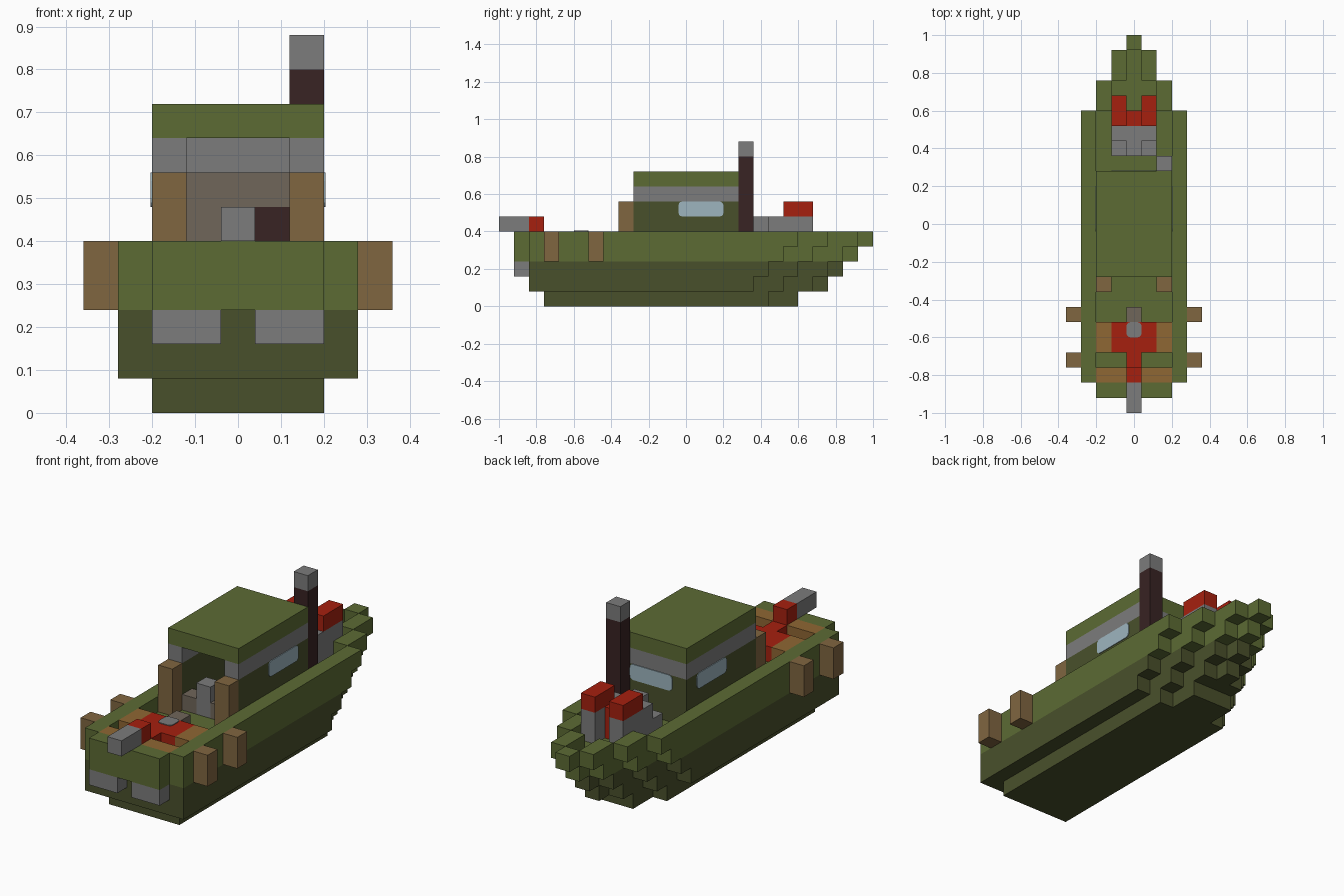
import bpy
import bmesh
from math import sin, cos, pi
from mathutils import Vector

if "Cube" in bpy.data.objects:
    bpy.data.objects.remove(bpy.data.objects["Cube"], do_unlink=True)

U = 0.08  # edge of one block


def colour(name, hex_code):
    rgb = [int(hex_code[i:i + 2], 16) / 255 for i in (0, 2, 4)]
    lin = [c / 12.92 if c < 0.04 else ((c + 0.055) / 1.055) ** 2.4 for c in rgb]
    mat = bpy.data.materials.new(name)
    mat.use_nodes = True
    mat.diffuse_color = (*lin, 1)
    bsdf = mat.node_tree.nodes["Principled BSDF"]
    bsdf.inputs["Base Color"].default_value = (*lin, 1)
    bsdf.inputs["Roughness"].default_value = 0.9
    return mat


green = colour("olive green", "5c6b34")
dark_green = colour("dark olive", "49502b")
grey = colour("mid grey", "7c7c7c")
brown = colour("timber brown", "806640")
tan = colour("deck tan", "8f6733")
red = colour("bright red", "a6200f")
maroon = colour("dark maroon", "382323")
glass = colour("pale blue glass", "9db5bf")
taupe = colour("taupe", "70665a")


def finish(name, bm, mat):
    bmesh.ops.recalc_face_normals(bm, faces=bm.faces)
    mesh = bpy.data.meshes.new(name)
    bm.to_mesh(mesh)
    bm.free()
    mesh.materials.append(mat)
    obj = bpy.data.objects.new(name, mesh)
    bpy.context.collection.objects.link(obj)
    return obj


def span(cells):
    return cells if isinstance(cells, tuple) else (cells, cells)


def blocks(name, mat, *boxes, mirror=False):
    """Boxes given as inclusive block ranges in x, y and z."""
    bm = bmesh.new()
    for x, y, z in boxes:
        (xa, xb), (ya, yb), (za, zb) = span(x), span(y), span(z)
        for side in ((1, -1) if mirror and xa > 0 else (1,)):
            centre = Vector((side * (xa + xb) / 2, (ya + yb) / 2, (za + zb + 1) / 2))
            size = (xb - xa + 1, yb - ya + 1, zb - za + 1)
            new = bmesh.ops.create_cube(bm, size=U)["verts"]
            bmesh.ops.scale(bm, vec=size, verts=new)
            bmesh.ops.translate(bm, vec=centre * U, verts=new)
    return finish(name, bm, mat)


def extrude(name, mat, points, offset):
    bm = bmesh.new()
    face = bm.faces.new([bm.verts.new(p) for p in points])
    new = bmesh.ops.extrude_face_region(bm, geom=[face])["geom"]
    verts = [v for v in new if isinstance(v, bmesh.types.BMVert)]
    bmesh.ops.translate(bm, vec=offset, verts=verts)
    return finish(name, bm, mat)


def hull_layer(name, mat, z, stern, steps):
    """Slab with a stepped bow: steps are (half width, last row) in blocks."""
    half = []
    row = stern - 0.5
    for width, last in steps:
        half += [(width + 0.5, row), (width + 0.5, last + 0.5)]
        row = last + 0.5
    outline = half + [(-x, y) for x, y in reversed(half)]
    extrude(name, mat, [Vector((x, y, z)) * U for x, y in outline], (0, 0, U))


def panel(name, mat, centre, u, v, width, height, radius=0.0):
    """Thin plate on a surface, with rounded corners if a radius is given."""
    u, v = Vector(u), Vector(v)
    normal = u.cross(v)
    points = []
    for k, (sx, sy) in enumerate(((1, 1), (-1, 1), (-1, -1), (1, -1))):
        corner = (sx * (width * U / 2 - radius), sy * (height * U / 2 - radius))
        for step in (range(4) if radius else (0,)):
            a = pi / 2 * (k + step / 3)
            points.append(Vector(centre) * U + u * (corner[0] + radius * cos(a))
                          + v * (corner[1] + radius * sin(a)))
    extrude(name, mat, points, normal * 0.004)


X, Y, Z = (1, 0, 0), (0, 1, 0), (0, 0, 1)
NX, NY = (-1, 0, 0), (0, -1, 0)

# Hull: keel slab, then layers that reach further forward as they rise
hull_layer("keel", dark_green, 0, -9, [(2, 5), (1, 7)])
for level, mat in ((1, dark_green), (2, dark_green), (3, green)):
    steps = [(3, 3), (2, 5), (1, 7), (0, 8)]
    hull_layer("hull_layer_%d" % level, mat, level, -10,
               [(w, last + level) for w, last in steps])
blocks("bulwark", green, (3, (-10, 7), 4), (2, (8, 9), 4), (1, (10, 11), 4),
       (0, 12, 4), ((-2, 2), -11, (3, 4)), mirror=True)
blocks("stern_vents", grey, ((1, 2), -11, 2), mirror=True)
blocks("fenders", brown, (4, -9, (3, 4)), (4, -6, (3, 4)), mirror=True)

# Aft deck
blocks("aft_deck_planks", tan, ((1, 2), -10, 4), (2, (-8, -7), 4), mirror=True)
blocks("aft_winch", red, ((-1, 1), (-8, -7), 4), (0, -9, 4), (0, -10, (4, 5)))
blocks("stern_beam", grey, (0, (-12, -11), 5))
panel("winch_cap", grey, (0, -7, 5), X, Y, 1, 1, 0.02)
blocks("winch_lever", taupe, (0, -6, 4))
blocks("cockpit_posts", brown, (2, -4, (4, 6)), mirror=True)

# Cabin: open at the back
blocks("cabin_walls", dark_green, (2, (-3, 3), (4, 6)), ((-1, 1), 3, (4, 6)), mirror=True)
blocks("cabin_band", grey, (2, (-3, 3), 7), ((-1, 1), 3, 7), mirror=True)
blocks("cabin_roof", green, ((-2, 2), (-3, 3), 8))
panel("window_left", glass, (2.5, 1, 6.5), Y, Z, 3, 1, 0.02)
panel("window_right", glass, (-2.5, 1, 6.5), NY, Z, 3, 1, 0.02)
panel("window_forward", glass, (0, 3.5, 6.5), NX, Z, 3, 1, 0.02)

# Cabin interior
panel("instrument_board", taupe, (0, 2.5, 6.5), X, Z, 3, 1)
panel("chart_board", taupe, (-1, 2.5, 5.5), X, Z, 1, 1)
panel("stove_door", maroon, (1, 2.5, 5.5), X, Z, 1, 1)
blocks("helm_seat", grey, (0, -3, (4, 5)))
blocks("seat_sides", taupe, (1, -3, 4), mirror=True)

# Chimney
blocks("chimney", maroon, (2, 4, (4, 9)))
blocks("chimney_cap", grey, (2, 4, 10))

# Bow winch
blocks("bow_winch_base", grey, (0, (5, 6), (4, 5)), (1, 5, 4),
       (1, (6, 8), (4, 5)), mirror=True)
blocks("bow_winch_drums", red, (1, (7, 8), 6), (0, 7, (4, 5)), mirror=True)
